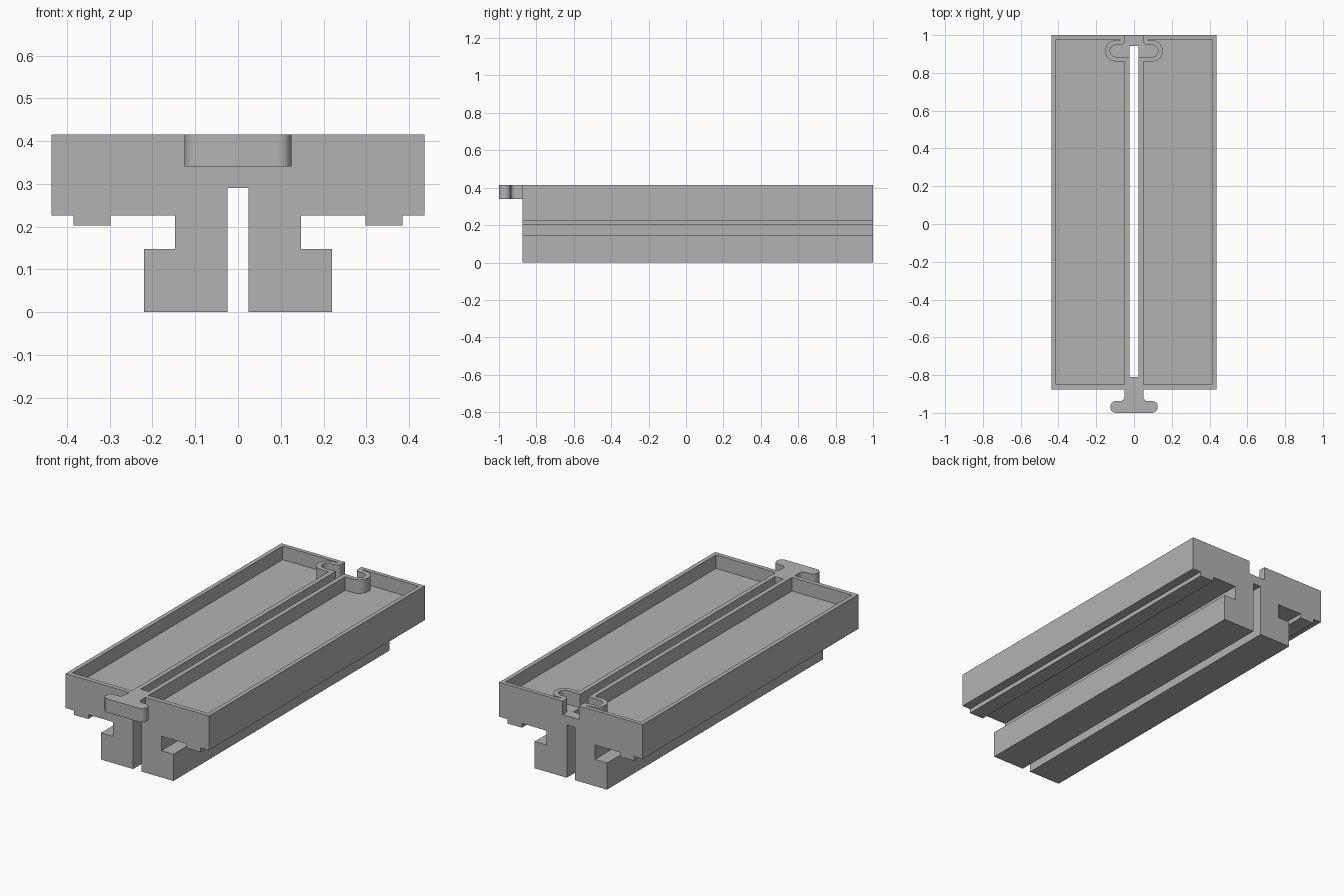
import bpy
import bmesh
import math
from mathutils import Vector

default = bpy.data.objects.get("Cube")
if default:
    bpy.data.objects.remove(default, do_unlink=True)

grey = bpy.data.materials.new("plain grey")
grey.use_nodes = True
GREY = (0.45, 0.45, 0.45, 1)
grey.diffuse_color = GREY
grey.node_tree.nodes["Principled BSDF"].inputs["Base Color"].default_value = GREY

TOP, FLOOR = 0.415, 0.34      # rim height, tray and socket floor
FRONT, BACK = -0.875, 1.0     # ends of the body


def rounded(points, steps=8):
    """Outline from (x, y[, radius]) corners, each radius turned into an arc."""
    out = []
    for i, p in enumerate(points):
        c = Vector(p[:2])
        if len(p) < 3:
            out.append(c)
            continue
        a = (Vector(points[i - 1][:2]) - c).normalized()
        b = (Vector(points[(i + 1) % len(points)][:2]) - c).normalized()
        half = a.angle(b) / 2
        centre = c + (a + b).normalized() * p[2] / math.sin(half)
        start = c + a * p[2] / math.tan(half) - centre
        end = c + b * p[2] / math.tan(half) - centre
        for s in range(steps + 1):
            t = s / steps
            out.append(centre + start.lerp(end, t).normalized() * p[2])
    return out


def mirrored(half):
    """Close a right-hand outline with its reflection in x."""
    return half + [(-p[0], *p[1:]) for p in reversed(half)]


def prism(name, outline, axis, low, high):
    """Extrude a flat outline along the given axis."""
    place = {"x": lambda p, d: (d, p[0], p[1]),
             "y": lambda p, d: (p[0], d, p[1]),
             "z": lambda p, d: (p[0], p[1], d)}[axis]
    bm = bmesh.new()
    face = bm.faces.new([bm.verts.new(place(p, low)) for p in outline])
    ext = bmesh.ops.extrude_face_region(bm, geom=[face])
    moved = [v for v in ext["geom"] if isinstance(v, bmesh.types.BMVert)]
    bmesh.ops.translate(bm, verts=moved, vec=place((0, 0), high - low))
    bmesh.ops.recalc_face_normals(bm, faces=bm.faces)
    mesh = bpy.data.meshes.new(name)
    bm.to_mesh(mesh)
    bm.free()
    mesh.materials.append(grey)
    obj = bpy.data.objects.new(name, mesh)
    bpy.context.collection.objects.link(obj)
    return obj


def combine(target, tool, operation):
    """Apply a boolean and remove the tool object."""
    mod = target.modifiers.new("combine", "BOOLEAN")
    mod.operation, mod.object, mod.solver = operation, tool, "EXACT"
    bpy.context.view_layer.objects.active = target
    bpy.ops.object.modifier_apply(modifier=mod.name)
    bpy.data.objects.remove(tool, do_unlink=True)


# Body: cross-section with foot, stem, underside ridge and tray block
section = [(0.22, 0), (0.22, 0.147), (0.147, 0.147), (0.147, 0.226),
           (0.298, 0.226), (0.298, 0.202), (0.385, 0.202), (0.385, 0.226),
           (0.436, 0.226), (0.436, TOP)]
body = prism("tray_body", mirrored(section), "y", FRONT, BACK)

# Rounded T-shaped connector key on the front end
key = [(0.05, FRONT + 0.015), (0.05, -0.937, 0.022),
       (0.125, -0.937, 0.03), (0.125, -1, 0.03)]
combine(body, prism("connector_key", rounded(mirrored(key)), "z", FLOOR, TOP), "UNION")

# Two trays, each leaving a thin wall around the socket
tray = [(0.05, -0.85), (0.413, -0.85), (0.413, 0.978), (0.075, 0.978),
        (0.075, 0.972), (0.152, 0.972, 0.055), (0.152, 0.86, 0.055), (0.05, 0.86)]
for side in (1, -1):
    outline = [(side * p[0], p[1]) for p in rounded(tray)]
    combine(body, prism("tray_cutter", outline, "z", FLOOR, 0.6), "DIFFERENCE")

# T-shaped socket in the back end
socket = [(0.05, 1.1), (0.05, 0.947, 0.022), (0.127, 0.947, 0.03), (0.127, 0.885, 0.03)]
combine(body, prism("socket_cutter", rounded(mirrored(socket)), "z", FLOOR, 0.6), "DIFFERENCE")

# Central slot: full length below, stopping short of both ends above
slot = [(-1.2, -0.2), (1.2, -0.2), (1.2, 0.29), (0.942, 0.29),
        (0.942, 0.6), (-0.81, 0.6), (-0.81, 0.29), (-1.2, 0.29)]
combine(body, prism("slot_cutter", slot, "x", -0.025, 0.025), "DIFFERENCE")

# Smooth the rounded corners while keeping edges sharp
for obj in bpy.context.selected_objects:
    obj.select_set(False)
body.select_set(True)
bpy.context.view_layer.objects.active = body
bpy.ops.object.shade_smooth_by_angle(angle=math.radians(30))
